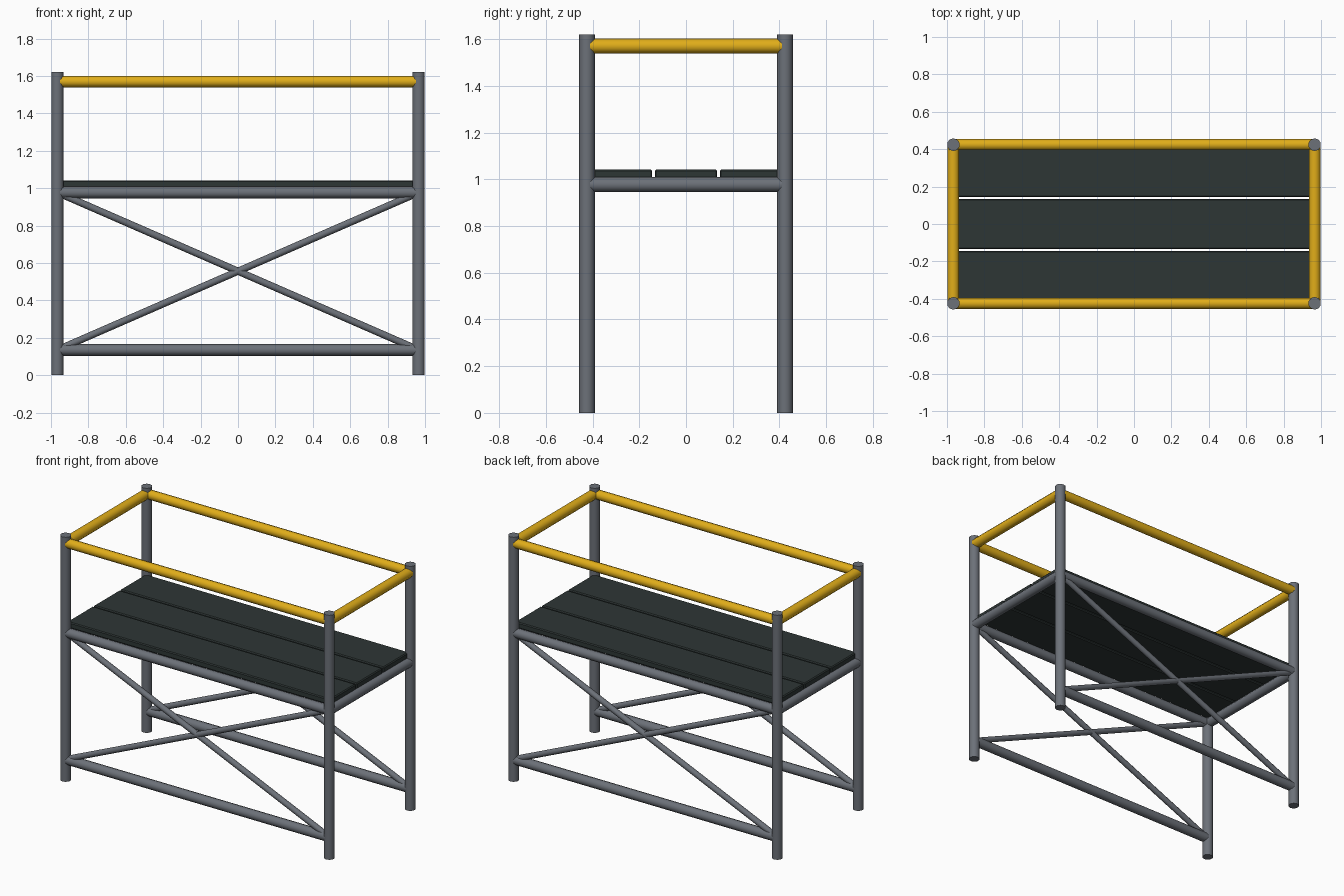
import bpy
from mathutils import Vector

cube = bpy.data.objects.get("Cube")
if cube:
    bpy.data.objects.remove(cube, do_unlink=True)

POST_X, POST_Y, HEIGHT = 0.966, 0.424, 1.62
LOW_Z, DECK_Z, RAIL_Z = 0.135, 0.977, 1.57


def material(name, color):
    mat = bpy.data.materials.new(name)
    mat.use_nodes = True
    mat.diffuse_color = color
    mat.node_tree.nodes["Principled BSDF"].inputs["Base Color"].default_value = color
    return mat


steel = material("grey steel", (0.15, 0.165, 0.19, 1))
yellow = material("safety yellow", (0.75, 0.42, 0.01, 1))
board = material("dark board", (0.027, 0.037, 0.036, 1))


def tube(name, start, end, radius, mat, sides=10):
    """Straight tube running between two points."""
    start, end = Vector(start), Vector(end)
    axis = end - start
    bpy.ops.mesh.primitive_cylinder_add(vertices=sides, radius=radius, depth=axis.length,
                                        location=(start + end) / 2)
    obj = bpy.context.object
    obj.name = name
    obj.rotation_euler = axis.to_track_quat("Z", "Y").to_euler()
    obj.data.materials.append(mat)
    bpy.ops.object.shade_smooth_by_angle(angle=0.8)
    return obj


# Corner posts
for x, side in ((-POST_X, "right"), (POST_X, "left")):
    for y, end in ((-POST_Y, "front"), (POST_Y, "back")):
        tube(f"{end}_{side}_post", (x, y, 0), (x, y, HEIGHT), 0.034, steel)

# Long rails and crossed braces on the front and back
for y, end in ((-POST_Y, "front"), (POST_Y, "back")):
    for part, z, mat in (("bottom_rail", LOW_Z, steel), ("deck_rail", DECK_Z, steel),
                         ("guard_rail", RAIL_Z, yellow)):
        tube(f"{end}_{part}", (-POST_X, y, z), (POST_X, y, z), 0.031, mat)
    tube(f"{end}_brace_rising", (-POST_X, y, LOW_Z), (POST_X, y, DECK_Z), 0.019, steel)
    tube(f"{end}_brace_falling", (-POST_X, y, DECK_Z), (POST_X, y, LOW_Z), 0.019, steel)

# Short rails on the two ends
for x, side in ((-POST_X, "right"), (POST_X, "left")):
    for part, z, mat in (("deck_rail", DECK_Z, steel), ("guard_rail", RAIL_Z, yellow)):
        tube(f"{side}_{part}", (x, -POST_Y, z), (x, POST_Y, z), 0.032, mat)

# Deck planks with softened edges
for i, place in enumerate(("front", "middle", "back")):
    bpy.ops.mesh.primitive_cube_add(size=1, location=(0, (i - 1) * 0.278, 1.022))
    plank = bpy.context.object
    plank.name = f"{place}_plank"
    plank.scale = (1.93, 0.267, 0.04)
    bpy.ops.object.transform_apply(location=False, rotation=False, scale=True)
    plank.data.materials.append(board)
    bevel = plank.modifiers.new("edge", "BEVEL")
    bevel.width = 0.006
    bevel.segments = 1
